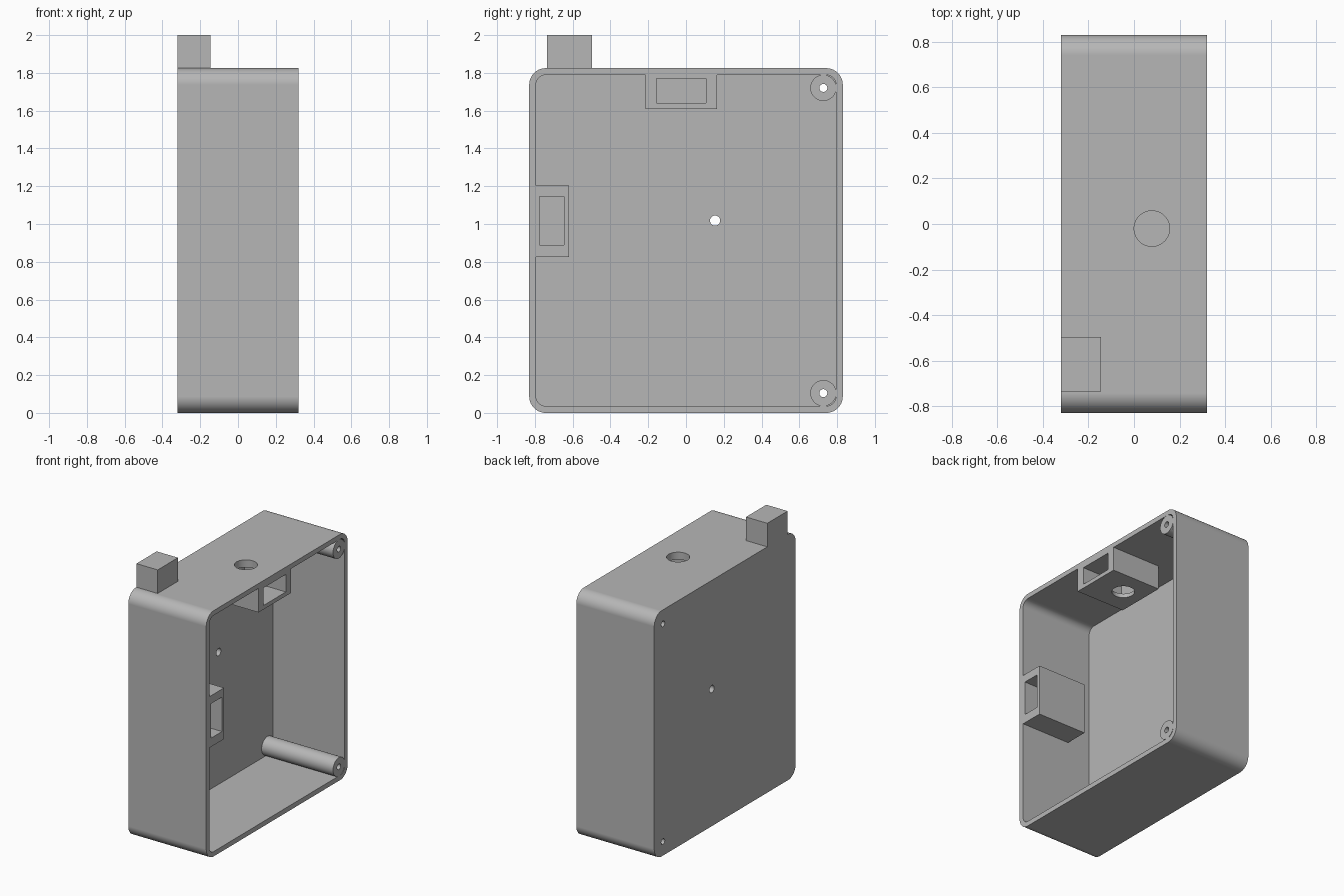
import bpy, bmesh
from math import pi, sin, cos
from mathutils import Matrix, Vector

cube = bpy.data.objects.get("Cube")
if cube:
    bpy.data.objects.remove(cube)

grey = bpy.data.materials.new("plain_grey")
grey.use_nodes = True
COLOUR = (0.47, 0.47, 0.47, 1)
grey.diffuse_color = COLOUR
grey.node_tree.nodes["Principled BSDF"].inputs["Base Color"].default_value = COLOUR

HALF_X, HALF_Y, TOP = 0.32, 0.83, 1.825
WALL, FLOOR_X, RADIUS = 0.036, -0.267, 0.0875
BEYOND = 0.5                                   # overshoot for cutters
helpers = []


def finish(name, bm):
    bmesh.ops.recalc_face_normals(bm, faces=bm.faces)
    mesh = bpy.data.meshes.new(name)
    bm.to_mesh(mesh)
    bm.free()
    mesh.materials.append(grey)
    obj = bpy.data.objects.new(name, mesh)
    bpy.context.collection.objects.link(obj)
    return obj


def box(name, x, y, z):
    bm = bmesh.new()
    bmesh.ops.create_cube(bm, size=1)
    for v in bm.verts:
        v.co = Vector([(a + b) / 2 + c * (b - a) for (a, b), c in zip((x, y, z), v.co)])
    return finish(name, bm)


def cylinder(name, axis, start, length, radius, sides=48):
    bm = bmesh.new()
    bmesh.ops.create_cone(bm, cap_ends=True, segments=sides,
                          radius1=radius, radius2=radius, depth=length)
    direction = Vector(axis)
    turn = direction.to_track_quat('Z', 'Y').to_matrix().to_4x4()
    centre = Vector(start) + direction * length / 2
    bm.transform(Matrix.Translation(centre) @ turn)
    return finish(name, bm)


def rounded_slab(name, x0, x1, inset, radius, steps=14):
    """Rounded rectangle in the y-z plane, extruded along x."""
    bm = bmesh.new()
    hy, hz, mid = HALF_Y - inset - radius, TOP / 2 - inset - radius, TOP / 2
    ring = []
    for k, (sy, sz) in enumerate([(1, 1), (-1, 1), (-1, -1), (1, -1)]):
        for i in range(steps + 1):
            a = (k + i / steps) * pi / 2
            ring.append(bm.verts.new((x0, sy * hy + radius * cos(a),
                                      mid + sz * hz + radius * sin(a))))
    face = bm.faces.new(ring)
    extruded = bmesh.ops.extrude_face_region(bm, geom=[face])["geom"]
    bmesh.ops.translate(bm, vec=(x1 - x0, 0, 0),
                        verts=[g for g in extruded if isinstance(g, bmesh.types.BMVert)])
    return finish(name, bm)


def subtract(obj, cutters):
    """Carve the cutters out of obj and bake the result."""
    for cutter in cutters:
        cutter.hide_render = True
        mod = obj.modifiers.new("cut", 'BOOLEAN')
        mod.operation, mod.solver, mod.object = 'DIFFERENCE', 'EXACT', cutter
    graph = bpy.context.evaluated_depsgraph_get()
    graph.update()
    baked = bpy.data.meshes.new_from_object(obj.evaluated_get(graph))
    obj.modifiers.clear()
    obj.data = baked
    for cutter in cutters:
        bpy.data.objects.remove(cutter)


def x_hole(y, z, radius):
    return cylinder("hole", (1, 0, 0), (-BEYOND, y, z), 2 * BEYOND, radius)


# Cavity, keeping the corner posts and the two socket blocks solid
POST_Y, POST_Z = 0.727, 0.808
posts = [(sy * POST_Y, TOP / 2 + sz * POST_Z) for sy in (-1, 1) for sz in (-1, 1)]
BLOCK_X = (-0.08, BEYOND)
cavity = rounded_slab("cavity", FLOOR_X, 0.4, WALL, RADIUS - WALL)
solids = [cylinder("post", (1, 0, 0), (-0.3, y, z), 0.8, 0.069) for y, z in posts]
solids.append(box("top_block", BLOCK_X, (-0.215, 0.165), (1.61, 2)))
solids.append(box("front_block", BLOCK_X, (-1, -0.62), (0.825, 1.205)))
subtract(cavity, solids)

# Case body
body = rounded_slab("case_body", -HALF_X, HALF_X, 0, RADIUS)
subtract(body, [cavity])

# Socket pockets, open towards the rim
POCKET_X = (-0.02, BEYOND)
cutters = [box("top_pocket", POCKET_X, (-0.155, 0.105), (1.64, 1.77)),
           box("front_pocket", POCKET_X, (-0.775, -0.645), (0.89, 1.145))]

# Round openings through the walls and blocks
PORT_X = 0.0785
cutters.append(cylinder("top_port", (0, 0, 1), (PORT_X, -0.02, 1.5), 0.5, 0.078))
cutters.append(cylinder("front_port", (0, 1, 0), (PORT_X, -1, 1.02), 0.5, 0.078))
cutters.append(cylinder("cable_hole", (0, 0, 1), (-0.18, 0.575, -0.1), 0.3, 0.043))

# Screw holes in the posts
cutters += [x_hole(y, z, 0.021) for y, z in posts]
subtract(body, cutters)

# Double opening and four small holes in the back panel
subtract(body, [x_hole(-0.165, 1.22, 0.06)])
subtract(body, [x_hole(-0.225, 1.16, 0.06)])
subtract(body, [x_hole(-0.024 + dy * 0.178, 1.018 + dz * 0.178, 0.027)
                for dy, dz in ((1, 0), (-1, 0), (0, 1), (0, -1))])

# Hanging tab on the top edge
tab = box("hanging_tab", (-HALF_X, -0.145), (-0.735, -0.497), (TOP, 2))
subtract(tab, [x_hole(-0.617, 1.915, 0.041)])

# Smooth curves, crisp edges
for obj in (body, tab):
    bpy.ops.object.select_all(action='DESELECT')
    obj.select_set(True)
    bpy.context.view_layer.objects.active = obj
    bpy.ops.object.shade_smooth_by_angle(angle=pi / 6)
    normals = obj.modifiers.new("even_normals", 'WEIGHTED_NORMAL')
    normals.keep_sharp = True
